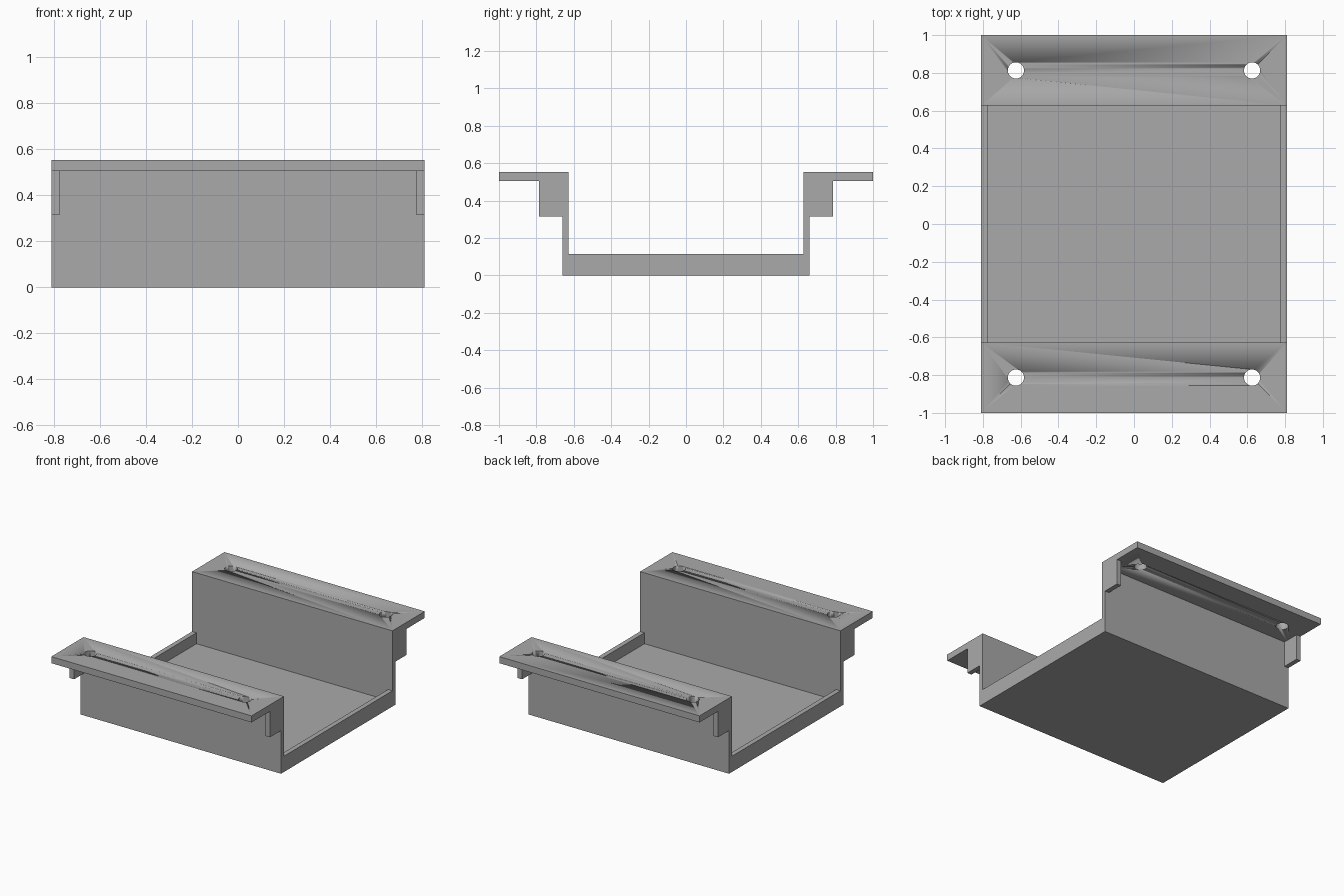
import bpy, bmesh
from mathutils import Matrix

cube = bpy.data.objects.get("Cube")
if cube:
    bpy.data.objects.remove(cube)

grey = bpy.data.materials.new("plain grey")
grey.use_nodes = True
colour = (0.4, 0.4, 0.4, 1)
grey.diffuse_color = colour
grey.node_tree.nodes["Principled BSDF"].inputs["Base Color"].default_value = colour

HALF_X, T = 0.81, 0.035          # half width, sheet thickness
WALL_IN, WALL_OUT = 0.627, 0.66  # wall faces
TOP, UNDER = 0.553, 0.505        # flange faces
LIP_TOP = 0.115


def finish(bm, name):
    bmesh.ops.recalc_face_normals(bm, faces=bm.faces)
    mesh = bpy.data.meshes.new(name)
    bm.to_mesh(mesh)
    bm.free()
    mesh.materials.append(grey)
    obj = bpy.data.objects.new(name, mesh)
    bpy.context.collection.objects.link(obj)
    return obj


def box(name, low, high):
    bm = bmesh.new()
    bmesh.ops.create_cube(bm, size=1)
    for v in bm.verts:
        v.co = [high[i] if v.co[i] > 0 else low[i] for i in range(3)]
    return finish(bm, name)


# Channel: floor, two walls and two flanges as one extruded section
half = [(WALL_OUT, 0), (WALL_OUT, UNDER), (1, UNDER), (1, TOP), (WALL_IN, TOP), (WALL_IN, T)]
section = half + [(-y, z) for y, z in reversed(half)]
bm = bmesh.new()
face = bm.faces.new([bm.verts.new((-HALF_X, y, z)) for y, z in section])
ends = bmesh.ops.extrude_face_region(bm, geom=[face])["geom"]
bmesh.ops.translate(bm, vec=(2 * HALF_X, 0, 0),
                    verts=[g for g in ends if isinstance(g, bmesh.types.BMVert)])
channel = finish(bm, "flanged_channel")

# Screw holes through the flanges
bm = bmesh.new()
for x in (-0.625, 0.625):
    for y in (-0.813, 0.813):
        bmesh.ops.create_cone(bm, cap_ends=True, segments=32, radius1=0.043, radius2=0.043,
                              depth=0.2, matrix=Matrix.Translation((x, y, TOP)))
cutter = finish(bm, "hole_cutter")
cutter.hide_render = True
cutter.hide_set(True)
cut = channel.modifiers.new("screw holes", "BOOLEAN")
cut.operation = "DIFFERENCE"
cut.solver = "EXACT"
cut.object = cutter

# Side lips on the floor and gusset tabs below the flanges
for side, sx in (("left", 1), ("right", -1)):
    x0, x1 = sorted((sx * (HALF_X - T), sx * HALF_X))
    box(side + "_floor_lip", (x0, -WALL_IN, T), (x1, WALL_IN, LIP_TOP))
    for end, sy in (("front", -1), ("back", 1)):
        y0, y1 = sorted((sy * WALL_OUT, sy * 0.787))
        box(f"{end}_{side}_gusset", (x0, y0, 0.315), (x1, y1, UNDER))

# Smooth hole walls, crisp edges elsewhere
bpy.ops.object.select_all(action="DESELECT")
channel.select_set(True)
cutter.hide_set(False)
cutter.select_set(True)
bpy.context.view_layer.objects.active = channel
bpy.ops.object.shade_smooth_by_angle()
cutter.hide_set(True)
